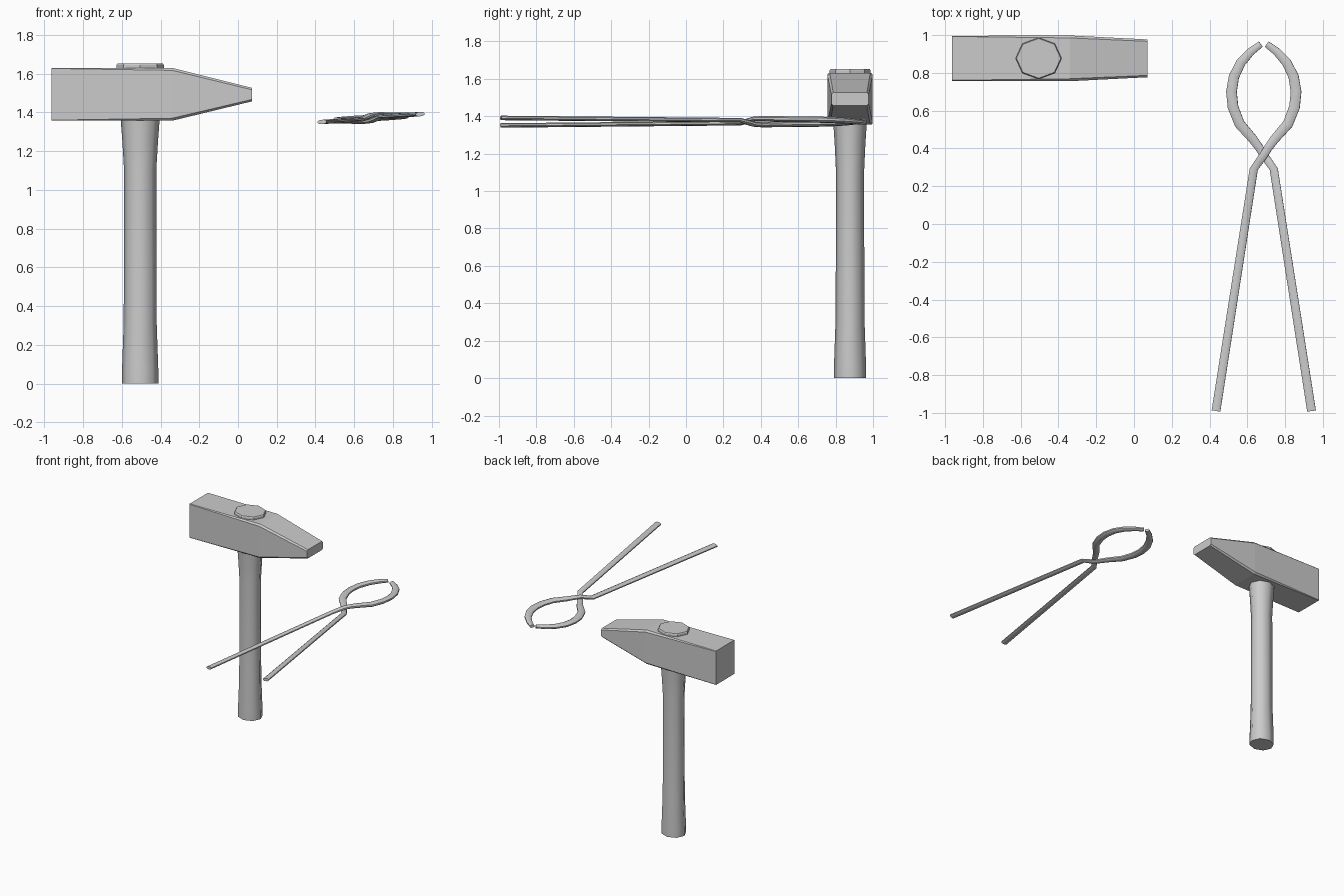
import bpy, bmesh, math
from mathutils import Vector

if "Cube" in bpy.data.objects:
    bpy.data.objects.remove(bpy.data.objects["Cube"])


def loft(name, rings, smooth=None):
    """Skin equal-length rings of points and cap both ends."""
    bm = bmesh.new()
    loops = [[bm.verts.new(p) for p in ring] for ring in rings]
    n = len(loops[0])
    for a, b in zip(loops, loops[1:]):
        for i in range(n):
            j = (i + 1) % n
            bm.faces.new((a[i], a[j], b[j], b[i]))
    bm.faces.new(loops[0][::-1])
    bm.faces.new(loops[-1])
    bmesh.ops.recalc_face_normals(bm, faces=bm.faces[:])
    mesh = bpy.data.meshes.new(name)
    bm.to_mesh(mesh)
    bm.free()
    obj = bpy.data.objects.new(name, mesh)
    bpy.context.collection.objects.link(obj)
    if smooth:
        bpy.ops.object.select_all(action='DESELECT')
        bpy.context.view_layer.objects.active = obj
        obj.select_set(True)
        bpy.ops.object.shade_smooth_by_angle(angle=math.radians(smooth))
    return obj


HX, HY = -0.505, 0.877


def oval(z, rx, ry, n=8):
    return [(HX + rx * math.cos(i * math.tau / n),
             HY + ry * math.sin(i * math.tau / n), z) for i in range(n)]


def chamfered(x, hy, z0, z1, c):
    return [(x, HY - hy + c, z0), (x, HY + hy - c, z0),
            (x, HY + hy, z0 + c), (x, HY + hy, z1 - c),
            (x, HY + hy - c, z1), (x, HY - hy + c, z1),
            (x, HY - hy, z1 - c), (x, HY - hy, z0 + c)]


# Hammer head: square block running into a wedge peen
loft("hammer_head", [chamfered(-0.963, 0.119, 1.357, 1.63, 0.003),
                     chamfered(-0.34, 0.121, 1.357, 1.63, 0.013),
                     chamfered(0.072, 0.100, 1.457, 1.527, 0.010)])

# Wooden handle, flared at both ends
loft("hammer_handle", [oval(0.0, 0.094, 0.086), oval(0.06, 0.094, 0.086),
                       oval(0.32, 0.085, 0.077), oval(1.10, 0.083, 0.075),
                       oval(1.25, 0.092, 0.082), oval(1.37, 0.101, 0.090)], 50)

# Handle end showing through the top of the head
loft("hammer_handle_top", [oval(1.60, 0.122, 0.110), oval(1.645, 0.122, 0.110),
                           oval(1.652, 0.117, 0.105)])

# Tongs: one arm path (x, y, z offset, width, thickness), the other is turned half a circle about y
AX, AZ = 0.687, 1.371
ARM = [(0.434, -0.990, -0.020, 0.046, 0.022),
       (0.634, 0.290, -0.008, 0.043, 0.022),
       (0.662, 0.330, 0.004, 0.042, 0.024),
       (0.687, 0.365, 0.014, 0.042, 0.024),
       (0.712, 0.405, 0.016, 0.044, 0.026),
       (0.745, 0.450, 0.015, 0.048, 0.028),
       (0.815, 0.530, 0.013, 0.054, 0.030),
       (0.850, 0.620, 0.012, 0.056, 0.030),
       (0.858, 0.700, 0.011, 0.056, 0.030),
       (0.845, 0.780, 0.009, 0.054, 0.030),
       (0.808, 0.855, 0.005, 0.050, 0.028),
       (0.755, 0.913, 0.000, 0.042, 0.026),
       (0.703, 0.952, -0.004, 0.034, 0.022)]


def arm(name, turn):
    pts = [Vector((AX + turn * (x - AX), y, AZ + turn * dz)) for x, y, dz, _, _ in ARM]
    rings = []
    for i, p in enumerate(pts):
        t = (pts[min(i + 1, len(pts) - 1)] - pts[max(i - 1, 0)]).normalized()
        side = t.cross(Vector((0, 0, 1))).normalized()
        side = (side + Vector((0, 0, 0.1 * side.x))).normalized()
        up = side.cross(t).normalized()
        w, h = ARM[i][3] / 2, ARM[i][4] / 2
        rings.append([p + side * w * a + up * h * b for a, b in
                      ((1, .4), (.5, 1), (-.5, 1), (-1, .4),
                       (-1, -.4), (-.5, -1), (.5, -1), (1, -.4))])
    loft(name, rings, 40)


arm("tongs_upper_arm", 1)
arm("tongs_lower_arm", -1)
